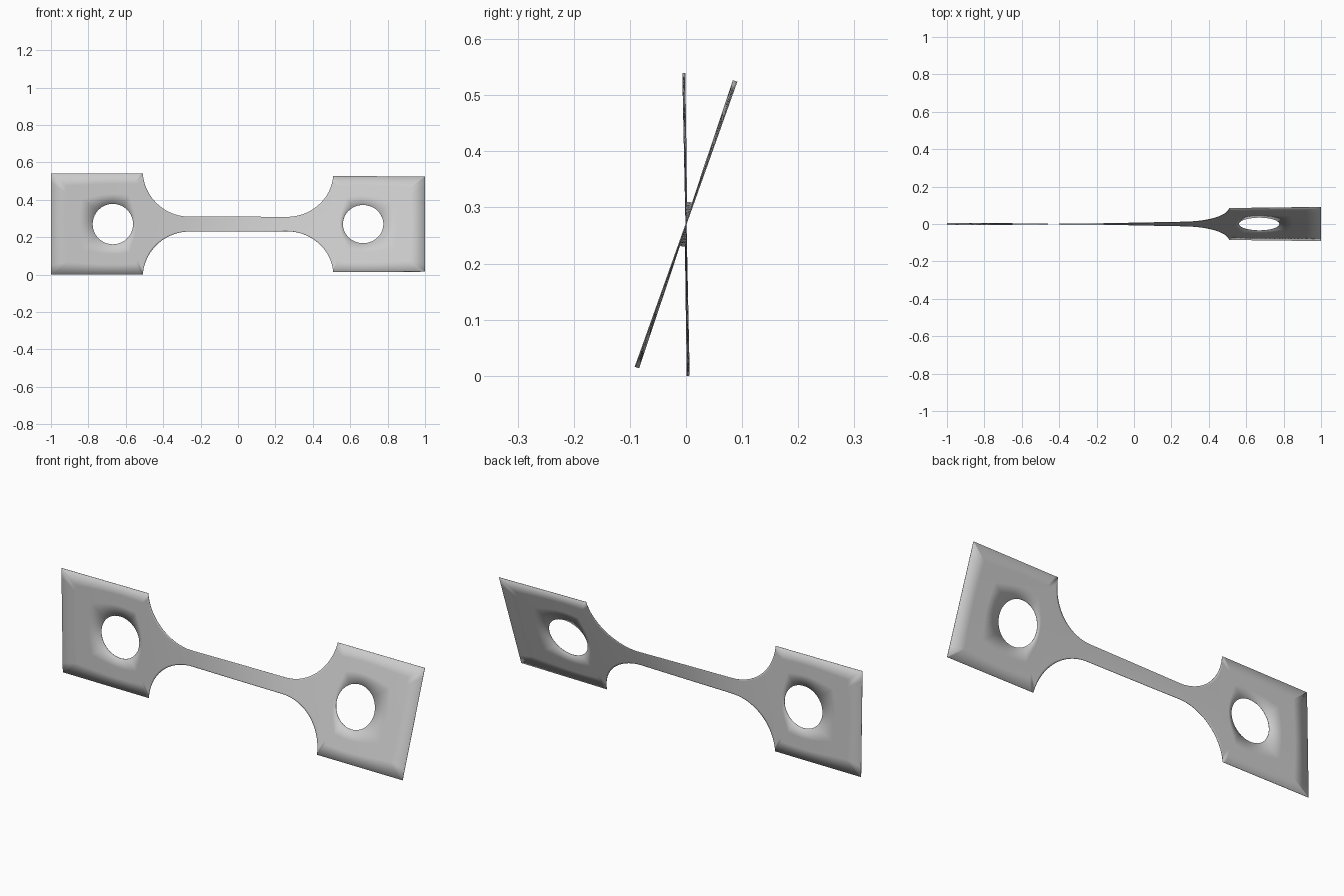
import bpy, bmesh
from math import sin, cos, pi, atan2, radians, sqrt

cube = bpy.data.objects.get("Cube")
if cube:
    bpy.data.objects.remove(cube)

HALF = 0.27                       # half height of the grip plates, also the axis height
FILLET_X, FILLET_Z, FILLET_R = 0.26, 0.29, 0.25
SHOULDER = FILLET_X + sqrt(FILLET_R**2 - (FILLET_Z - HALF)**2)
HOLE_X, HOLE_R = 0.669, 0.108
TWIST = [(-1, -1.2), (-0.5, -0.4), (-0.28, 1), (0.28, 17), (0.5, 18.2), (1, 19.6)]


def twist_at(x):
    """Twist angle in radians, linear between the stations."""
    for (x0, a0), (x1, a1) in zip(TWIST, TWIST[1:]):
        if x <= x1:
            break
    return radians(a0 + (a1 - a0) * (x - x0) / (x1 - x0))


def plate_edge(a):
    """Point where a ray from the hole centre meets the grip plate's border."""
    dx, dz = cos(a), sin(a)
    reach_x = (1 - HOLE_X if dx > 0 else HOLE_X - SHOULDER) / max(abs(dx), 1e-6)
    t = min(reach_x, HALF / max(abs(dz), 1e-6))
    return HOLE_X + t * dx, t * dz


def skin(bm, rows, side):
    """Bridge neighbouring rows of (x, z) points with quads."""
    verts = [[bm.verts.new((side * x, 0, z)) for x, z in row] for row in rows]
    for r0, r1 in zip(verts, verts[1:]):
        for i in range(len(r0) - 1):
            bm.faces.new((r0[i], r0[i + 1], r1[i + 1], r1[i]))


# Grip plate: rings from the round hole out to the rectangular border
angles = [2 * pi * i / 64 for i in range(64)]
angles += [atan2(sz * HALF, x - HOLE_X) % (2 * pi) for x in (1, SHOULDER) for sz in (1, -1)]
angles.sort()
angles.append(angles[0])
border = [plate_edge(a) for a in angles]
hole = [(HOLE_X + HOLE_R * cos(a), HOLE_R * sin(a)) for a in angles]
rings = [[(h[0] + (b[0] - h[0]) * t, h[1] + (b[1] - h[1]) * t) for h, b in zip(hole, border)]
         for t in (0, 0.33, 0.67, 1)]

# Fillets and half the neck: columns matching the border points at the shoulder
levels = sorted({round(z / HALF, 5) for x, z in border if abs(x - SHOULDER) < 1e-5})
start = atan2(HALF - FILLET_Z, SHOULDER - FILLET_X)
profile = []
for i in range(25):
    a = start + (-pi / 2 - start) * i / 24
    profile.append((FILLET_X + FILLET_R * cos(a), FILLET_Z + FILLET_R * sin(a)))
neck_half = FILLET_Z - FILLET_R
profile += [(FILLET_X * (1 - i / 10), neck_half) for i in range(1, 11)]
columns = [[(x, h * f) for f in levels] for x, h in profile]

bm = bmesh.new()
for side in (1, -1):
    skin(bm, rings, side)
    skin(bm, columns, side)
bmesh.ops.remove_doubles(bm, verts=bm.verts, dist=1e-4)
bmesh.ops.recalc_face_normals(bm, faces=bm.faces)

# Twist the strip about its long axis
for v in bm.verts:
    a, h = twist_at(v.co.x), v.co.z
    v.co.y, v.co.z = h * sin(a), HALF + h * cos(a)

mesh = bpy.data.meshes.new("twisted_strip")
bm.to_mesh(mesh)
bm.free()
strip = bpy.data.objects.new("twisted_strip", mesh)
bpy.context.collection.objects.link(strip)

# Plain grey metal
grey = bpy.data.materials.new("plain_grey")
grey.use_nodes = True
colour = (0.6, 0.6, 0.6, 1)
grey.diffuse_color = colour
grey.node_tree.nodes["Principled BSDF"].inputs["Base Color"].default_value = colour
mesh.materials.append(grey)

# Very thin sheet
sheet = strip.modifiers.new("sheet", 'SOLIDIFY')
sheet.thickness = 0.002
sheet.offset = 0

bpy.ops.object.select_all(action='DESELECT')
strip.select_set(True)
bpy.context.view_layer.objects.active = strip
bpy.ops.object.shade_smooth_by_angle(angle=radians(30))
